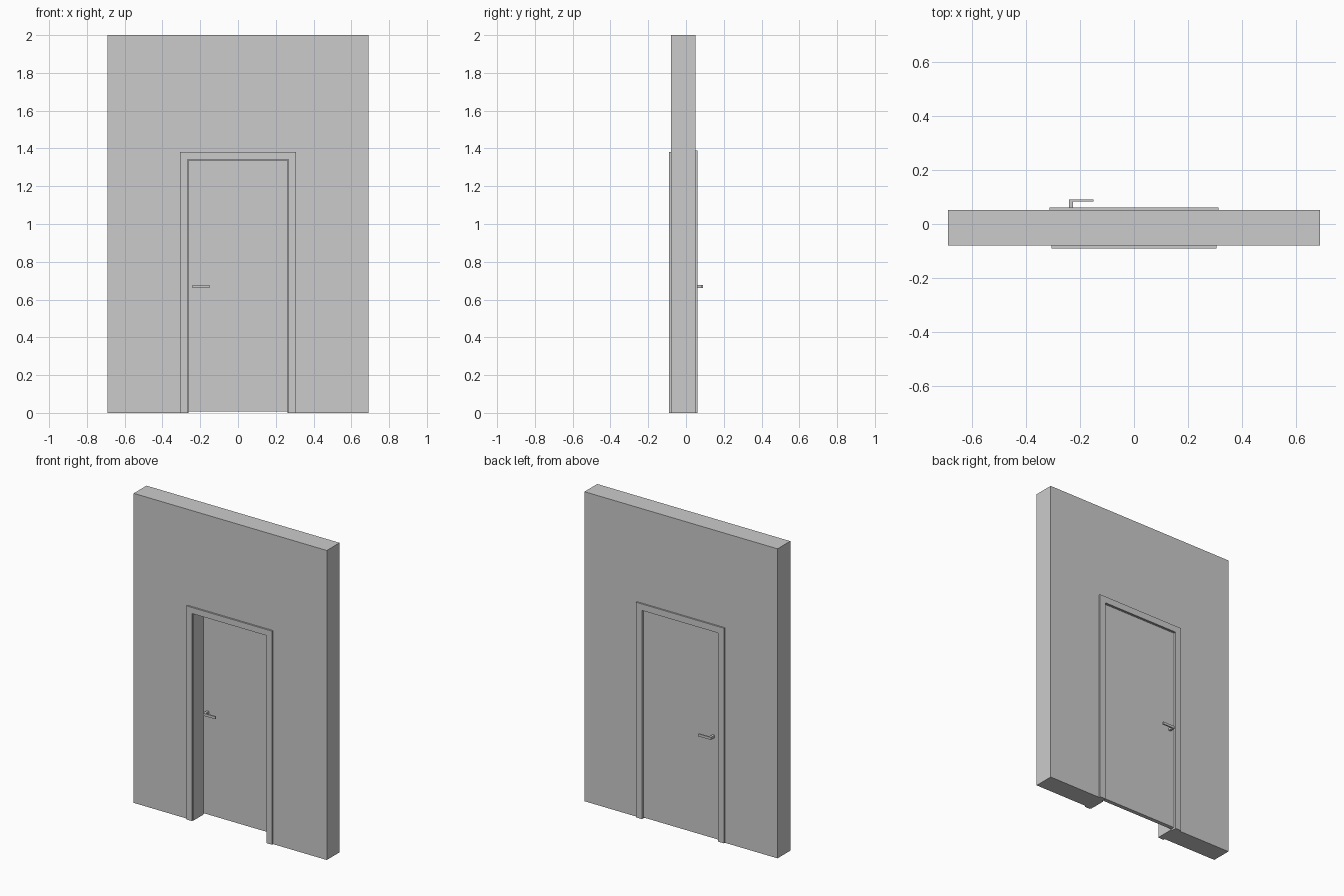
import bpy, bmesh
from mathutils import Vector

if "Cube" in bpy.data.objects:
    bpy.data.objects.remove(bpy.data.objects["Cube"])


def extrude_profile(name, points, direction):
    """Solid made by extruding a closed planar outline along a direction."""
    bm = bmesh.new()
    face = bm.faces.new([bm.verts.new(p) for p in points])
    result = bmesh.ops.extrude_face_region(bm, geom=[face])
    verts = [g for g in result["geom"] if isinstance(g, bmesh.types.BMVert)]
    bmesh.ops.translate(bm, verts=verts, vec=Vector(direction))
    bmesh.ops.recalc_face_normals(bm, faces=bm.faces)
    mesh = bpy.data.meshes.new(name)
    bm.to_mesh(mesh)
    bm.free()
    obj = bpy.data.objects.new(name, mesh)
    bpy.context.collection.objects.link(obj)
    return obj


def portal(name, outer, outer_top, inner, inner_top, y0, y1):
    """Upside-down U around the doorway, from depth y0 to y1."""
    outline = [(-outer, 0), (-outer, outer_top), (outer, outer_top), (outer, 0),
               (inner, 0), (inner, inner_top), (-inner, inner_top), (-inner, 0)]
    return extrude_profile(name, [(x, y0, z) for x, z in outline], (0, y1 - y0, 0))


def handle(name, face_y, side):
    """L-shaped lever handle standing out from the door face."""
    tip, back = face_y + side * 0.040, face_y + side * 0.032
    outline = [(-0.241, face_y), (-0.241, tip), (-0.151, tip),
               (-0.151, back), (-0.226, back), (-0.226, face_y)]
    return extrude_profile(name, [(x, y, 0.66) for x, y in outline], (0, 0, 0.016))


WALL_FRONT, WALL_BACK = -0.079, 0.051
DOOR_FRONT, DOOR_BACK = 0.025, 0.051

# Wall with doorway
portal("wall", 0.69, 2.0, 0.28, 1.355, WALL_FRONT, WALL_BACK)

# Jamb lining: narrow part in front, wider rebate that holds the door
portal("jamb_front", 0.28, 1.355, 0.263, 1.336, WALL_FRONT, DOOR_FRONT)
portal("jamb_rebate", 0.28, 1.355, 0.271, 1.346, DOOR_FRONT, WALL_BACK)

# Casings on both wall faces
portal("casing_front", 0.306, 1.38, 0.267, 1.341, -0.090, WALL_FRONT)
portal("casing_back", 0.314, 1.39, 0.273, 1.348, WALL_BACK, 0.061)

# Door leaf
w = 0.268
extrude_profile("door", [(-w, DOOR_FRONT, 0.008), (w, DOOR_FRONT, 0.008),
                         (w, DOOR_FRONT, 1.343), (-w, DOOR_FRONT, 1.343)],
                (0, DOOR_BACK - DOOR_FRONT, 0))

# Lever handles
handle("handle_front", DOOR_FRONT, -1)
handle("handle_back", DOOR_BACK, 1)
